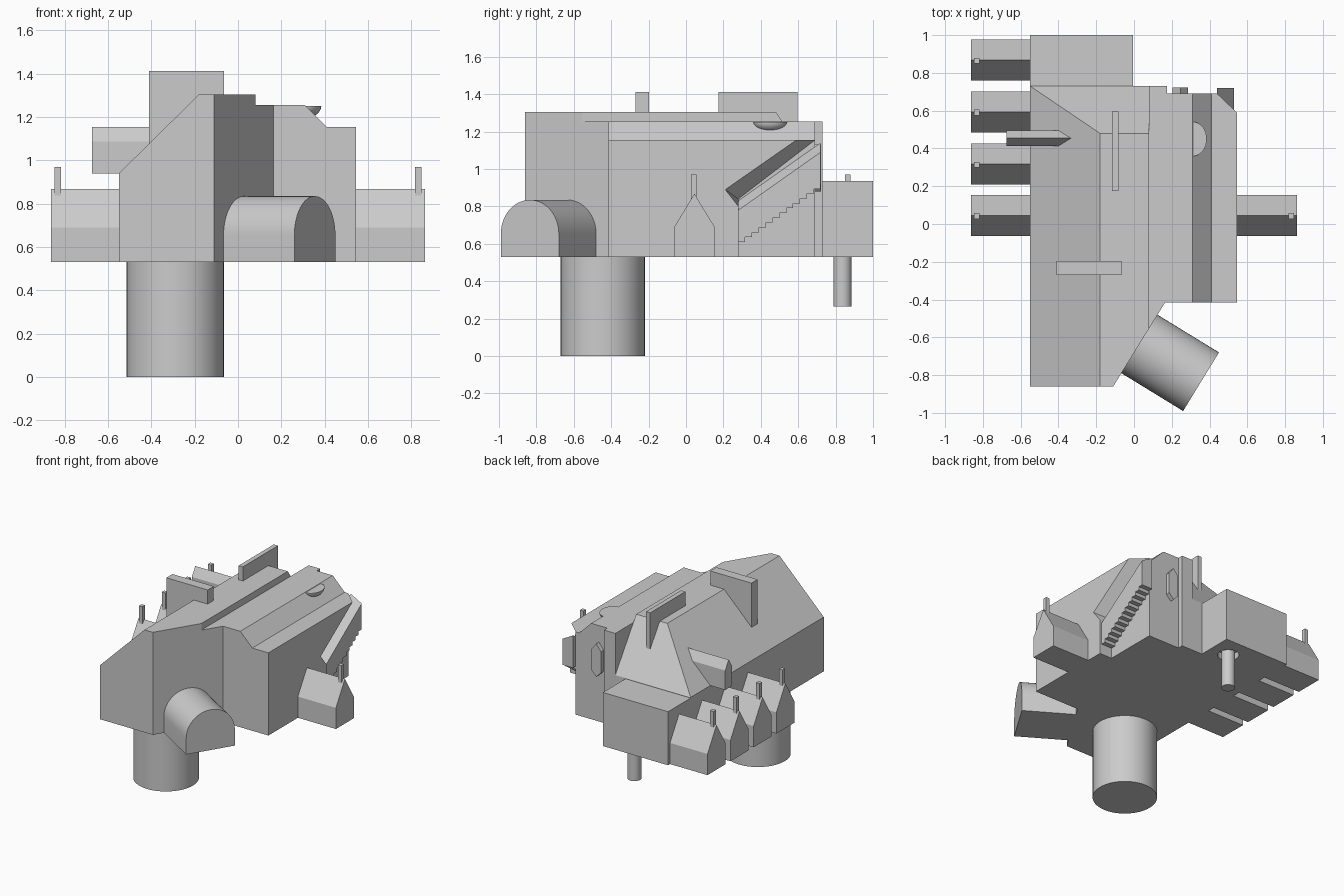
import bpy, bmesh, math
from mathutils import Vector

if "Cube" in bpy.data.objects:
    bpy.data.objects.remove(bpy.data.objects["Cube"])

BASE = 0.53


def loft(name, ring_a, ring_b, cuts=()):
    """Closed solid between two matching rings, trimmed by (point, outward normal) planes."""
    bm = bmesh.new()
    a = [bm.verts.new(p) for p in ring_a]
    b = [bm.verts.new(p) for p in ring_b]
    bm.faces.new(a)
    bm.faces.new(b[::-1])
    n = len(a)
    for i in range(n):
        j = (i + 1) % n
        bm.faces.new((a[i], b[i], b[j], a[j]))
    bmesh.ops.recalc_face_normals(bm, faces=bm.faces)
    for co, no in cuts:
        bmesh.ops.bisect_plane(bm, geom=bm.verts[:] + bm.edges[:] + bm.faces[:],
                               plane_co=co, plane_no=no, clear_outer=True)
        bmesh.ops.holes_fill(bm, edges=[e for e in bm.edges if e.is_boundary])
    bmesh.ops.recalc_face_normals(bm, faces=bm.faces)
    mesh = bpy.data.meshes.new(name)
    bm.to_mesh(mesh)
    bm.free()
    ob = bpy.data.objects.new(name, mesh)
    bpy.context.collection.objects.link(ob)
    return ob


def along_y(name, xz, y0, y1, cuts=()):
    return loft(name, [(x, y0, z) for x, z in xz], [(x, y1, z) for x, z in xz], cuts)


def along_x(name, yz, x0, x1):
    return loft(name, [(x0, y, z) for y, z in yz], [(x1, y, z) for y, z in yz])


def box(name, x0, x1, y0, y1, z0, z1, cuts=()):
    return along_y(name, [(x0, z0), (x1, z0), (x1, z1), (x0, z1)], y0, y1, cuts)


def gable(y, half, z0, eave, ridge):
    return [(y - half, z0), (y + half, z0), (y + half, eave), (y, ridge), (y - half, eave)]


def cylinder(name, x, y, r, z0, z1):
    bpy.ops.mesh.primitive_cylinder_add(vertices=48, radius=r, depth=z1 - z0,
                                        location=(x, y, (z0 + z1) / 2))
    ob = bpy.context.object
    ob.name = name
    bpy.ops.object.shade_smooth_by_angle()
    return ob


# Main hall: sloped left roof, hipped back, diagonal front corner
diagonal = ((0.165, -0.415, 0), (0.851, -0.526, 0))
hip = ((0, 0.73, 0.94), (0, 0.365, 0.25))
along_y("main_hall", [(-0.55, BASE), (0.08, BASE), (0.08, 1.305), (-0.18, 1.305), (-0.55, 0.94)],
        -0.86, 0.73, [diagonal, hip])
box("hall_side_strip", 0.08, 0.175, -0.86, 0.73, BASE, 1.255, [diagonal])
along_y("right_block", [(0.165, BASE), (0.44, BASE), (0.44, 1.155), (0.41, 1.155),
                        (0.31, 1.255), (0.165, 1.255)], -0.415, 0.69)

# Outer right wall with slanted overhang above the stair
outer = [(-0.415, BASE), (0.28, BASE), (0.28, 0.80), (0.21, 0.89), (0.59, 1.155), (-0.415, 1.155)]
inner = [(-0.415, BASE), (0.28, BASE), (0.28, 0.80), (0.28, 0.84), (0.69, 1.155), (-0.415, 1.155)]
loft("right_wall", [(0.545, y, z) for y, z in outer], [(0.44, y, z) for y, z in inner])

# Stair flight with stepped underside and bevelled rail
steps = []
count = 12
for i in range(count):
    y, z = 0.28 + 0.44 * i / count, 0.61 + 0.31 * i / count
    steps += [(y, z), (y + 0.44 / count, z)]
rail_out = steps + [(0.72, 1.09), (0.28, 0.78)]
rail_in = steps + [(0.72, 1.14), (0.28, 0.83)]
loft("stair_flight", [(0.53, y, z) for y, z in rail_out], [(0.44, y, z) for y, z in rail_in])

# Small gabled oriel on the back wall
along_y("back_oriel", [(0.205, 0.92), (0.245, 0.88), (0.285, 0.92), (0.285, 1.08),
                       (0.245, 1.13), (0.205, 1.08)], 0.68, 0.722)

# Back annex with a socket for the thin leg
annex = box("back_annex", -0.55, -0.005, 0.73, 1.0, BASE, 0.935)
cutter = cylinder("socket_cutter", -0.155, 0.837, 0.075, BASE - 0.05, BASE + 0.05)
cutter.hide_render = True
cutter.hide_set(True)
mod = annex.modifiers.new("socket", 'BOOLEAN')
mod.operation = 'DIFFERENCE'
mod.object = cutter
cylinder("thin_leg", -0.155, 0.837, 0.048, 0.265, 0.60)
cylinder("main_column", -0.29, -0.445, 0.225, 0.0, BASE)

# Gabled side bays, each with a thin chimney
for side, centres in ((-1, (0.868, 0.593, 0.317, 0.045)), (1, (0.045,))):
    for i, y in enumerate(centres):
        tag = ("left" if side < 0 else "right") + f"_{i}"
        along_x("bay_" + tag, gable(y, 0.108, BASE, 0.69, 0.868), side * 0.54, side * 0.863)
        cx = side * 0.832
        box("bay_chimney_" + tag, cx - 0.015, cx + 0.015, y - 0.018, y + 0.012, 0.8, 0.97)

# Dormer on the left roof
along_x("roof_dormer", gable(0.454, 0.042, 0.94, 1.087, 1.153), -0.675, -0.33)

# Upright roof fins
along_y("cross_fin", [(-0.41, 1.05), (-0.18, 1.27), (-0.065, 1.27), (-0.065, 1.412), (-0.41, 1.412)],
        -0.27, -0.197)
along_x("long_fin", [(0.175, 1.27), (0.45, 1.27), (0.595, 1.10), (0.595, 1.412), (0.175, 1.412)],
        -0.117, -0.082)

# Round-topped tunnel leaving the diagonal corner
axis = Vector((0.852, -0.522, 0))
across = Vector((0.522, 0.852, 0))
end = Vector((0.355, -0.835, 0))
arch = [(-0.182, BASE), (0.182, BASE)]
for i in range(25):
    t = math.pi * i / 24
    arch.append((0.182 * math.cos(t), 0.653 + 0.182 * math.sin(t)))
ring = [end + across * u + Vector((0, 0, z)) for u, z in arch]
tunnel = loft("arched_tunnel", ring, [p - axis * 0.42 for p in ring])
bpy.ops.object.select_all(action='DESELECT')
tunnel.select_set(True)
bpy.context.view_layer.objects.active = tunnel
bpy.ops.object.shade_smooth_by_angle()

# Half bowl set into the right roof slope
bpy.ops.mesh.primitive_uv_sphere_add(segments=32, ring_count=16, radius=1)
bowl = bpy.context.object
bowl.name = "roof_bowl"
bm = bmesh.new()
bm.from_mesh(bowl.data)
bmesh.ops.bisect_plane(bm, geom=bm.verts[:] + bm.edges[:] + bm.faces[:],
                       plane_co=(0, 0, 0.001), plane_no=(0, 0, 1), clear_outer=True)
bmesh.ops.holes_fill(bm, edges=[e for e in bm.edges if e.is_boundary])
bm.to_mesh(bowl.data)
bm.free()
bowl.scale = (0.07, 0.09, 0.055)
bowl.location = (0.315, 0.45, 1.252)
bpy.ops.object.shade_smooth_by_angle()
